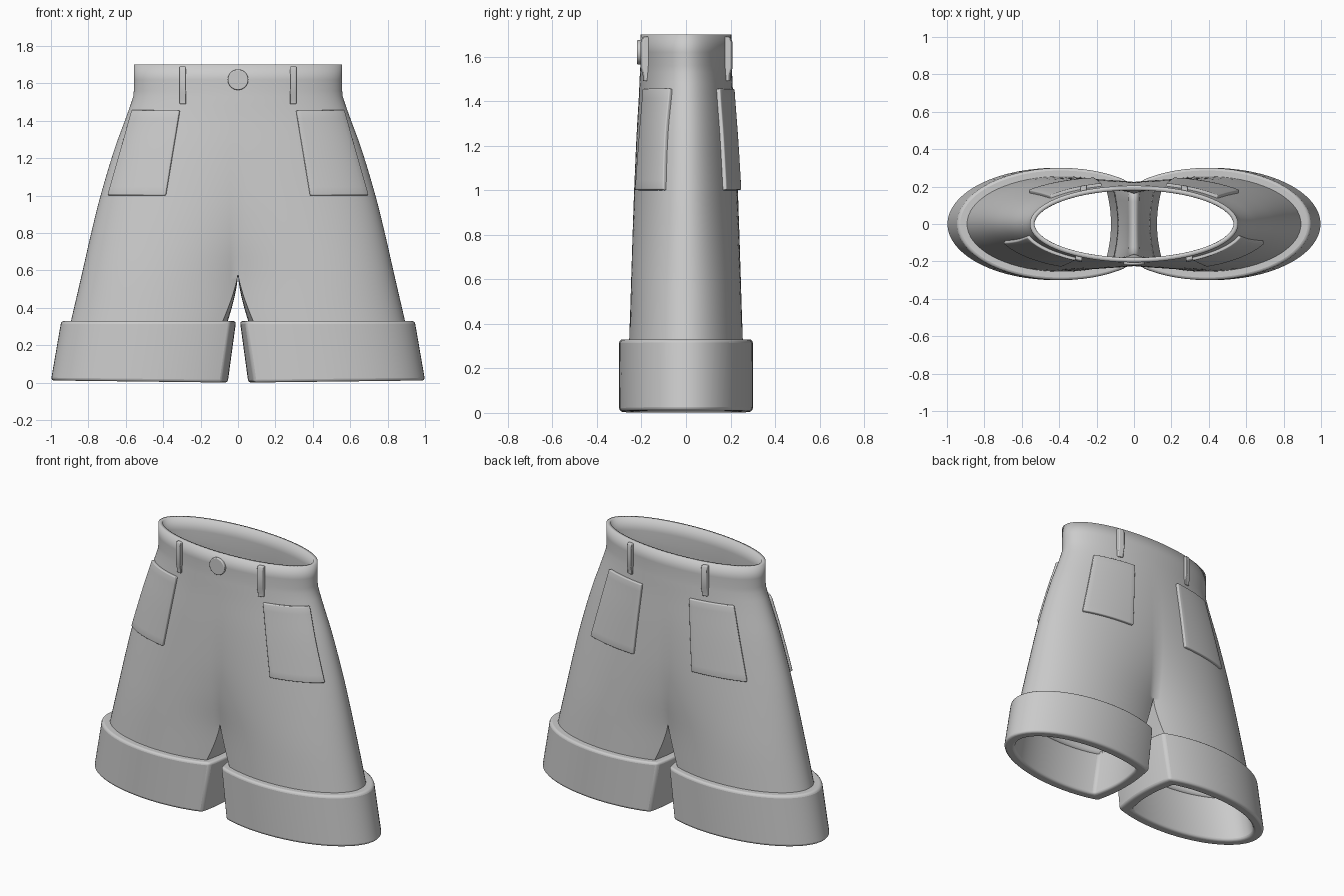
import bpy, bmesh, math
from mathutils import Vector

cube = bpy.data.objects.get("Cube")
if cube:
    bpy.data.objects.remove(cube, do_unlink=True)

cloth = bpy.data.materials.new("plain_grey")
cloth.use_nodes = True
cloth.diffuse_color = (0.6, 0.6, 0.6, 1)
cloth.node_tree.nodes["Principled BSDF"].inputs["Base Color"].default_value = (0.6, 0.6, 0.6, 1)

TOP, BAND, CROTCH, HEM = 1.7, 1.53, 0.58, 0.3
ARC, CAP = 48, 12

# Height, half width, leg centre and half depth of the garment
KNOTS = [(0.3, 0.9, 0.39, 0.256), (0.58, 0.835, 0.33, 0.247), (0.8, 0.785, 0.24, 0.24),
         (1.0, 0.735, 0.15, 0.233), (1.25, 0.66, 0.06, 0.222), (1.42, 0.598, 0.015, 0.212),
         (1.53, 0.56, 0, 0.207), (1.56, 0.557, 0, 0.205), (1.7, 0.557, 0, 0.205)]


def slope(i, k):
    a, b = KNOTS[max(i - 1, 0)], KNOTS[min(i + 1, len(KNOTS) - 1)]
    return (b[k] - a[k]) / (b[0] - a[0])


def shape(z):
    """Smoothly interpolated half width, centre and depth at a height."""
    z = min(max(z, HEM), TOP)
    i = max(j for j in range(len(KNOTS) - 1) if KNOTS[j][0] <= z)
    a, b = KNOTS[i], KNOTS[i + 1]
    h = b[0] - a[0]
    t = (z - a[0]) / h
    return [(1 + 2 * t) * (1 - t) ** 2 * a[k] + t * t * (3 - 2 * t) * b[k]
            + h * t * (1 - t) * ((1 - t) * slope(i, k) - t * slope(i + 1, k)) for k in (1, 2, 3)]


def surface_y(x, z):
    wide, centre, deep = shape(z)
    u = min(abs((abs(x) - centre) / (wide - centre)), 1)
    return deep * math.sqrt(1 - u * u)


def section(z, wide, centre, deep, inner, bulge, cap):
    """Ellipse cut off on its inner side, closed by a gently bowed cap."""
    r = wide - centre
    end = math.acos(max(-1, (inner + bulge - centre) / r))
    pts = []
    for i in range(ARC + 1):
        a = -end + 2 * end * i / ARC
        pts.append(Vector((centre + r * math.cos(a), deep * math.sin(a), z)))
    first, last = pts[0].copy(), pts[-1].copy()
    if cap:
        for i in range(1, CAP):
            t = i / CAP
            p = last.lerp(first, t)
            p.x -= bulge * 4 * t * (1 - t)
            pts.append(p)
    return pts


def finish(name, bm, mods=()):
    bmesh.ops.recalc_face_normals(bm, faces=bm.faces)
    mesh = bpy.data.meshes.new(name)
    bm.to_mesh(mesh)
    bm.free()
    mesh.materials.append(cloth)
    ob = bpy.data.objects.new(name, mesh)
    bpy.context.collection.objects.link(ob)
    for kind, settings in mods:
        m = ob.modifiers.new(kind.title(), kind)
        for key, value in settings.items():
            setattr(m, key, value)
    bpy.ops.object.select_all(action='DESELECT')
    ob.select_set(True)
    bpy.context.view_layer.objects.active = ob
    bpy.ops.object.shade_smooth_by_angle(angle=math.radians(40))
    return ob


MIRROR = ('MIRROR', {"use_axis": (True, False, False), "merge_threshold": 0.0005})


def bevel(width):
    return ('BEVEL', {"width": width, "segments": 3, "limit_method": 'ANGLE',
                      "angle_limit": math.radians(40)})


# Body: one half lofted from the waist into a leg, then mirrored
bm = bmesh.new()
heights = [TOP, 1.62, 1.56, BAND]
heights += [BAND + (CROTCH - BAND) * i / 20 for i in range(1, 21)]
heights += [CROTCH + (HEM - CROTCH) * i / 10 for i in range(1, 11)]
previous = None
for z in heights:
    drop = max(0, (CROTCH - z) / (CROTCH - HEM))
    below = z < CROTCH + 0.001
    pts = section(z, *shape(z), 0.065 * drop ** 1.5, 0.03 * drop, below)
    row = [bm.verts.new(p) for p in pts]
    if drop == 0:
        row[0].co.x = row[ARC].co.x = 0
    if previous:
        both = len(previous) == len(row) and len(row) > ARC + 1
        n = len(row) if both else ARC
        for i in range(n):
            j = (i + 1) % len(row)
            bm.faces.new((previous[i], previous[j], row[j], row[i]))
    previous = row
finish("shorts_body", bm, [MIRROR, ('SOLIDIFY', {"thickness": 0.025, "offset": -1})])

# Turned-up cuffs: height, half width, centre, depth, inner edge
bm = bmesh.new()
rings = []
for z, wide, centre, deep, inner in ((0.33, 0.945, 0.39, 0.3, 0.01), (0, 1.0, 0.42, 0.3, 0.055),
                                     (0, 0.93, 0.42, 0.235, 0.125), (0.33, 0.87, 0.39, 0.24, 0.08)):
    pts = section(z, wide, centre, deep, inner, 0.03, True)
    if z == 0:
        for p in pts:
            p.z = 0.012 * p.x
    rings.append([bm.verts.new(p) for p in pts])
for k in range(4):
    a, b = rings[k], rings[(k + 1) % 4]
    for i in range(len(a)):
        j = (i + 1) % len(a)
        bm.faces.new((a[i], a[j], b[j], b[i]))
finish("leg_cuffs", bm, [MIRROR, bevel(0.015)])


# Patch pockets that follow the body surface
def pockets(name, side, top, bottom):
    bm = bmesh.new()
    n = 10
    grid = []
    for i in range(n + 1):
        t = i / n
        z = 1.455 + (1.0 - 1.455) * t
        x0, x1 = (top[k] + (bottom[k] - top[k]) * t for k in (0, 1))
        xs = [x0 + (x1 - x0) * j / n for j in range(n + 1)]
        grid.append([bm.verts.new((x, side * surface_y(x, z), z)) for x in xs])
    for i in range(n):
        for j in range(n):
            bm.faces.new((grid[i][j], grid[i][j + 1], grid[i + 1][j + 1], grid[i + 1][j]))
    finish(name, bm, [MIRROR, ('SOLIDIFY', {"thickness": 0.034, "offset": 0}), bevel(0.006)])


pockets("front_pockets", -1, (0.31, 0.56), (0.385, 0.69))
pockets("back_pockets", 1, (0.17, 0.445), (0.21, 0.56))


# Belt loops: bowed straps pinned at both ends
def belt_loops(name, side, x):
    bm = bmesh.new()
    profile = [(1.49, 0.012), (1.515, 0.014), (1.55, 0.027), (1.665, 0.027), (1.69, 0.018)]
    profile += [(z, -0.01) for z, _ in reversed(profile)]
    ends = []
    for e in (x - 0.018, x + 0.018):
        ends.append([bm.verts.new((e, side * (surface_y(e, z) + out), z)) for z, out in profile])
        bm.faces.new(ends[-1])
    for i in range(len(profile)):
        j = (i + 1) % len(profile)
        bm.faces.new((ends[0][i], ends[0][j], ends[1][j], ends[1][i]))
    finish(name, bm, [MIRROR, bevel(0.005)])


belt_loops("front_belt_loops", -1, 0.295)
belt_loops("back_belt_loops", 1, 0.27)

# Waist button
bm = bmesh.new()
bmesh.ops.create_cone(bm, cap_ends=True, segments=32, radius1=0.055, radius2=0.055, depth=0.03)
for v in bm.verts:
    v.co = Vector((v.co.x, v.co.z - 0.205, v.co.y + 1.62))
finish("waist_button", bm, [bevel(0.005)])
